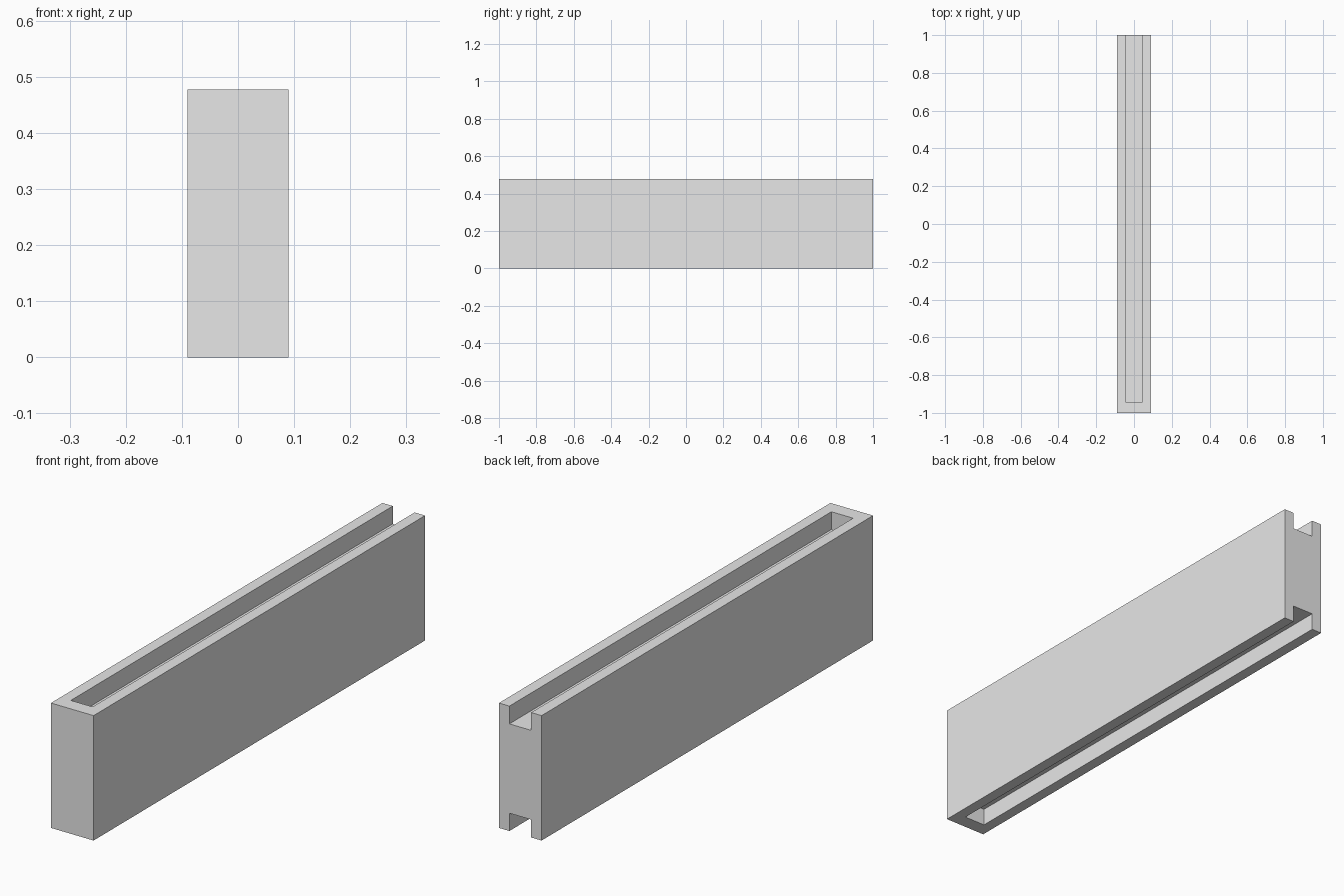
import bpy
import bmesh

cube = bpy.data.objects.get("Cube")
if cube:
    bpy.data.objects.remove(cube, do_unlink=True)

WIDTH, LENGTH, HEIGHT = 0.18, 2.0, 0.477
GROOVE_HALF, GROOVE_DEPTH, END_WALL = 0.046, 0.068, 0.057

grey = bpy.data.materials.new("light grey")
grey.use_nodes = True
grey.diffuse_color = (0.8, 0.8, 0.8, 1)
grey.node_tree.nodes["Principled BSDF"].inputs["Base Color"].default_value = grey.diffuse_color


def box(name, low, high):
    """Box between two opposite corners."""
    bm = bmesh.new()
    bmesh.ops.create_cube(bm, size=1)
    for v in bm.verts:
        v.co = [h if c > 0 else l for c, l, h in zip(v.co, low, high)]
    mesh = bpy.data.meshes.new(name)
    bm.to_mesh(mesh)
    bm.free()
    mesh.materials.append(grey)
    obj = bpy.data.objects.new(name, mesh)
    bpy.context.collection.objects.link(obj)
    return obj


# Solid panel
panel = box("grooved_panel", (-WIDTH / 2, -LENGTH / 2, 0), (WIDTH / 2, LENGTH / 2, HEIGHT))

# Grooves along top and bottom, closed at the front and open at the back
for name, z0, z1 in (("top_groove_cutter", HEIGHT - GROOVE_DEPTH, HEIGHT + 0.1),
                     ("bottom_groove_cutter", -0.1, GROOVE_DEPTH)):
    cutter = box(name, (-GROOVE_HALF, -LENGTH / 2 + END_WALL, z0),
                 (GROOVE_HALF, LENGTH / 2 + 0.1, z1))
    cut = panel.modifiers.new(name, 'BOOLEAN')
    cut.operation = 'DIFFERENCE'
    cut.solver = 'EXACT'
    cut.object = cutter
    bpy.context.view_layer.objects.active = panel
    bpy.ops.object.modifier_apply(modifier=cut.name)
    bpy.data.objects.remove(cutter, do_unlink=True)
